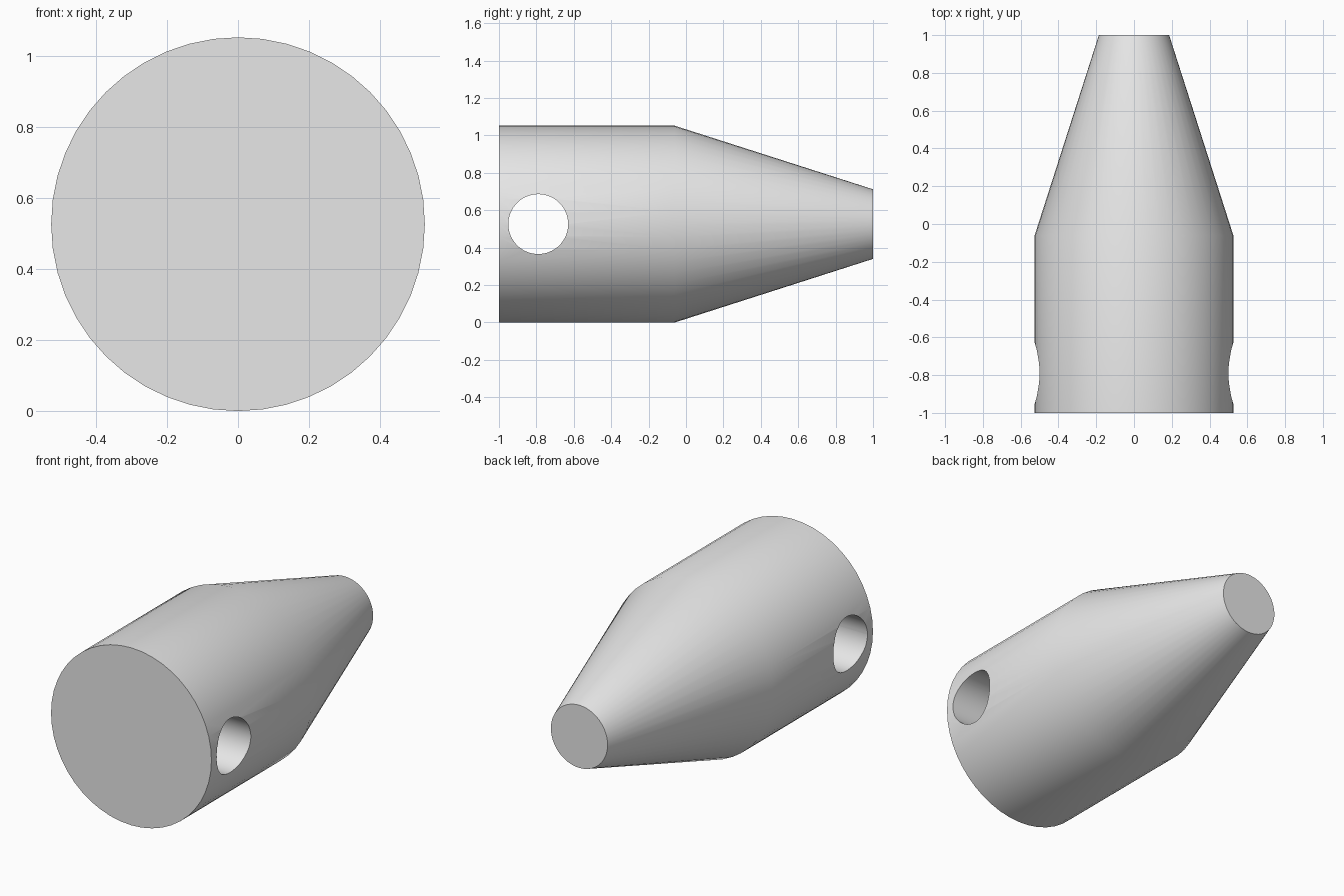
import bpy
import bmesh
import math
from mathutils import Matrix

old = bpy.data.objects.get("Cube")
if old:
    bpy.data.objects.remove(old, do_unlink=True)

RADIUS = 0.526
SEGMENTS = 48

# Single plain grey
grey = bpy.data.materials.new("light_grey")
grey.use_nodes = True
grey.diffuse_color = (0.8, 0.8, 0.8, 1)
grey.node_tree.nodes["Principled BSDF"].inputs["Base Color"].default_value = (0.8, 0.8, 0.8, 1)


def add_object(name, bm):
    bmesh.ops.recalc_face_normals(bm, faces=bm.faces)
    mesh = bpy.data.meshes.new(name)
    bm.to_mesh(mesh)
    bm.free()
    mesh.materials.append(grey)
    obj = bpy.data.objects.new(name, mesh)
    bpy.context.collection.objects.link(obj)
    return obj


# Body: straight barrel and tapered nose, lofted from rings along y
bm = bmesh.new()
rings = []
for y, radius in [(-1, RADIUS), (-0.06, RADIUS), (1, 0.186)]:
    ring = []
    for i in range(SEGMENTS):
        a = math.tau * i / SEGMENTS
        ring.append(bm.verts.new((radius * math.cos(a), y, RADIUS + radius * math.sin(a))))
    rings.append(ring)
for lower, upper in zip(rings, rings[1:]):
    for i in range(SEGMENTS):
        j = (i + 1) % SEGMENTS
        bm.faces.new((lower[i], lower[j], upper[j], upper[i]))
bm.faces.new(rings[0])
bm.faces.new(rings[-1])
body = add_object("tapered_body", bm)

# Cross hole: round cutter along x, near the blunt end
bm = bmesh.new()
bmesh.ops.create_cone(
    bm, cap_ends=True, segments=64, radius1=0.16, radius2=0.16, depth=2,
    matrix=Matrix.Translation((0, -0.79, RADIUS)) @ Matrix.Rotation(math.pi / 2, 4, "Y"))
cutter = add_object("cross_hole_cutter", bm)

cut = body.modifiers.new("cross_hole", "BOOLEAN")
cut.operation = "DIFFERENCE"
cut.solver = "EXACT"
cut.object = cutter
bpy.ops.object.select_all(action="DESELECT")
bpy.context.view_layer.objects.active = body
body.select_set(True)
bpy.ops.object.modifier_apply(modifier=cut.name)
bpy.data.objects.remove(cutter, do_unlink=True)

# Smooth sides with crisp ends and hole rims
bpy.ops.object.shade_smooth_by_angle(angle=math.radians(30))
